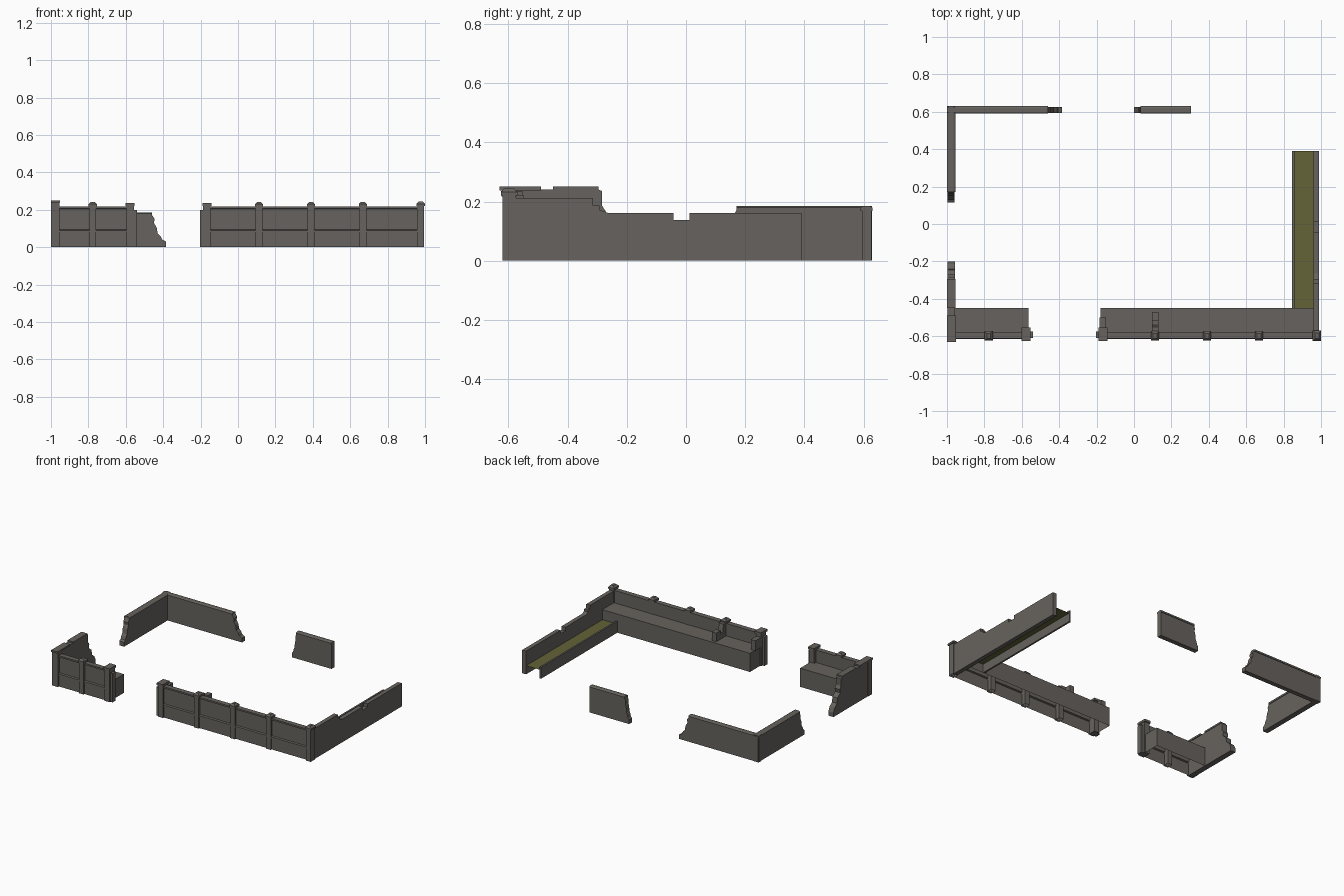
import bpy, bmesh

if "Cube" in bpy.data.objects:
    bpy.data.objects.remove(bpy.data.objects["Cube"])


def material(name, rgb):
    m = bpy.data.materials.new(name)
    m.diffuse_color = (*rgb, 1)
    m.use_nodes = True
    m.node_tree.nodes["Principled BSDF"].inputs["Base Color"].default_value = m.diffuse_color
    return m


STONE = material("grey_stone", (0.135, 0.124, 0.112))
WATER = material("murky_olive_water", (0.125, 0.125, 0.04))


def finish(name, bm, mat):
    bmesh.ops.recalc_face_normals(bm, faces=bm.faces)
    me = bpy.data.meshes.new(name)
    bm.to_mesh(me)
    bm.free()
    me.materials.append(mat)
    ob = bpy.data.objects.new(name, me)
    bpy.context.collection.objects.link(ob)
    return ob


def prism(name, pts, axis, a, b, open_base=False, mat=STONE):
    """Extrude a profile along x (points are y,z) or along y (points are x,z)."""
    bm = bmesh.new()

    def ring(t):
        return [bm.verts.new((t, p, z) if axis == "x" else (p, t, z)) for p, z in pts]

    r0, r1 = ring(a), ring(b)
    n = len(pts)
    for i in range(n - 1 if open_base else n):
        j = (i + 1) % n
        bm.faces.new((r0[i], r0[j], r1[j], r1[i]))
    bm.faces.new(r0)
    bm.faces.new(r1)
    return finish(name, bm, mat)


def box(name, x0, x1, y0, y1, z0, z1, open_base=False):
    return prism(name, [(y0, z0), (y0, z1), (y1, z1), (y1, z0)], "x", x0, x1, open_base)


def pyramid_cap(name, x0, x1, y0, y1, z0, z1, z2):
    """Slab with a low truncated pyramid on top."""
    bm = bmesh.new()
    s = 0.012
    rings = []
    for i, z in ((0, z0), (0, z1), (s, z2)):
        rings.append([bm.verts.new(v) for v in ((x0 + i, y0 + i, z), (x1 - i, y0 + i, z),
                                                (x1 - i, y1 - i, z), (x0 + i, y1 - i, z))])
    for lo, hi in zip(rings, rings[1:]):
        for k in range(4):
            bm.faces.new((lo[k], lo[(k + 1) % 4], hi[(k + 1) % 4], hi[k]))
    bm.faces.new(rings[0])
    bm.faces.new(rings[-1])
    return finish(name, bm, STONE)


# Front parapet with mouldings and the walkway behind it, hollow underneath
front_profile = [(-0.608, 0), (-0.608, 0.08), (-0.614, 0.08), (-0.614, 0.09), (-0.604, 0.094),
                 (-0.604, 0.203), (-0.612, 0.206), (-0.612, 0.217), (-0.577, 0.217),
                 (-0.577, 0.13), (-0.45, 0.13), (-0.45, 0)]
for side, x0, x1 in (("left", -0.995, -0.565), ("right", -0.178, 0.985)):
    prism(f"front_wall_and_walkway_{side}", front_profile, "x", x0, x1, True)

# Piers along the front, with caps
for i, x in enumerate((-0.777, 0.112, 0.39, 0.668)):
    box(f"front_pier_{i}", x - 0.018, x + 0.018, -0.618, -0.575, 0, 0.222, True)
    pyramid_cap(f"front_pier_cap_{i}", x - 0.022, x + 0.022, -0.623, -0.573, 0.217, 0.23, 0.242)

# Corner piers
box("corner_pier_left", -1.0, -0.955, -0.62, -0.575, 0, 0.24, True)
box("corner_pier_right", 0.957, 0.995, -0.62, -0.575, 0, 0.225, True)
pyramid_cap("corner_pier_cap_right", 0.955, 1.0, -0.625, -0.57, 0.22, 0.232, 0.245)

# Gateway piers with stepped outer jambs
for side, x, s in (("left", -0.577, 1), ("right", -0.166, -1)):
    box(f"gate_pier_{side}", x - 0.02, x + 0.02, -0.618, -0.56, 0, 0.225)
    box(f"gate_pier_cap_{side}", x - 0.024, x + 0.024, -0.625, -0.553, 0.22, 0.236)
    a, b = sorted((x + s * 0.018, x + s * 0.036))
    box(f"gate_jamb_{side}", a, b, -0.61, -0.575, 0, 0.2)
box("gate_return_wall", -0.185, -0.15, -0.57, -0.5, 0.13, 0.2)

# Broken buttress standing on the walkway
prism("walkway_buttress", [(-0.577, 0.13), (-0.577, 0.222), (-0.55, 0.222), (-0.54, 0.165),
                           (-0.515, 0.165), (-0.515, 0.19), (-0.47, 0.19), (-0.47, 0.13)],
      "x", 0.095, 0.13)

# Left wall, front part, with a crumbled end and two coping slabs
prism("left_wall_front", [(-0.615, 0), (-0.615, 0.24), (-0.295, 0.24), (-0.283, 0.235),
                          (-0.283, 0.185), (-0.27, 0.165), (-0.275, 0.14), (-0.245, 0.115),
                          (-0.24, 0.08), (-0.215, 0.06), (-0.2, 0.03), (-0.2, 0)],
      "x", -0.997, -0.958)
box("left_coping_front", -1.0, -0.952, -0.63, -0.49, 0.238, 0.25)
box("left_coping_rear", -1.0, -0.955, -0.45, -0.295, 0.238, 0.25)

# Right wall, stepped and notched along its top
prism("right_wall", [(-0.58, 0), (-0.58, 0.212), (-0.315, 0.212), (-0.315, 0.187),
                     (-0.293, 0.187), (-0.293, 0.172), (-0.265, 0.162), (-0.042, 0.162),
                     (-0.042, 0.138), (0.012, 0.138), (0.012, 0.162), (0.39, 0.162), (0.39, 0)],
      "x", 0.96, 0.99)

# Water channel along the right wall: kerb and water sheet
box("channel_kerb", 0.845, 0.857, -0.45, 0.39, 0, 0.08)
bm = bmesh.new()
bm.faces.new([bm.verts.new(v) for v in ((0.857, -0.45, 0.06), (0.96, -0.45, 0.06),
                                        (0.96, 0.39, 0.06), (0.857, 0.39, 0.06))])
finish("channel_water", bm, WATER)

# Crumbled end as (distance from the foot, height), shared by the rear ruins
crumble = [(0, 0), (0, 0.03), (0.02, 0.04), (0.03, 0.06), (0.045, 0.075), (0.05, 0.105),
           (0.065, 0.13), (0.06, 0.15), (0.075, 0.172)]


def ruin(name, axis, foot, end, a, b, squeeze=1.0):
    """Wall whose end at foot is broken away, with an overhanging coping."""
    s = 1 if end > foot else -1
    pts = [(foot + s * d * squeeze, z) for d, z in crumble] + [(end, 0.172), (end, 0)]
    prism(name, pts, axis, a + 0.004, b - 0.004)
    top = foot + s * 0.075 * squeeze
    prism(name + "_coping", [(a, 0.168), (a, 0.18), (a + 0.01, 0.185), (b - 0.01, 0.185),
                             (b, 0.18), (b, 0.168)],
          "y" if axis == "x" else "x", top, end)


# Rear ruins
ruin("back_wall_left", "y", -0.385, -1.0, 0.59, 0.63)
ruin("left_wall_back", "x", 0.115, 0.628, -1.0, -0.955, 0.75)
ruin("back_wall_middle", "y", 0.0, 0.305, 0.59, 0.63, 0.45)
